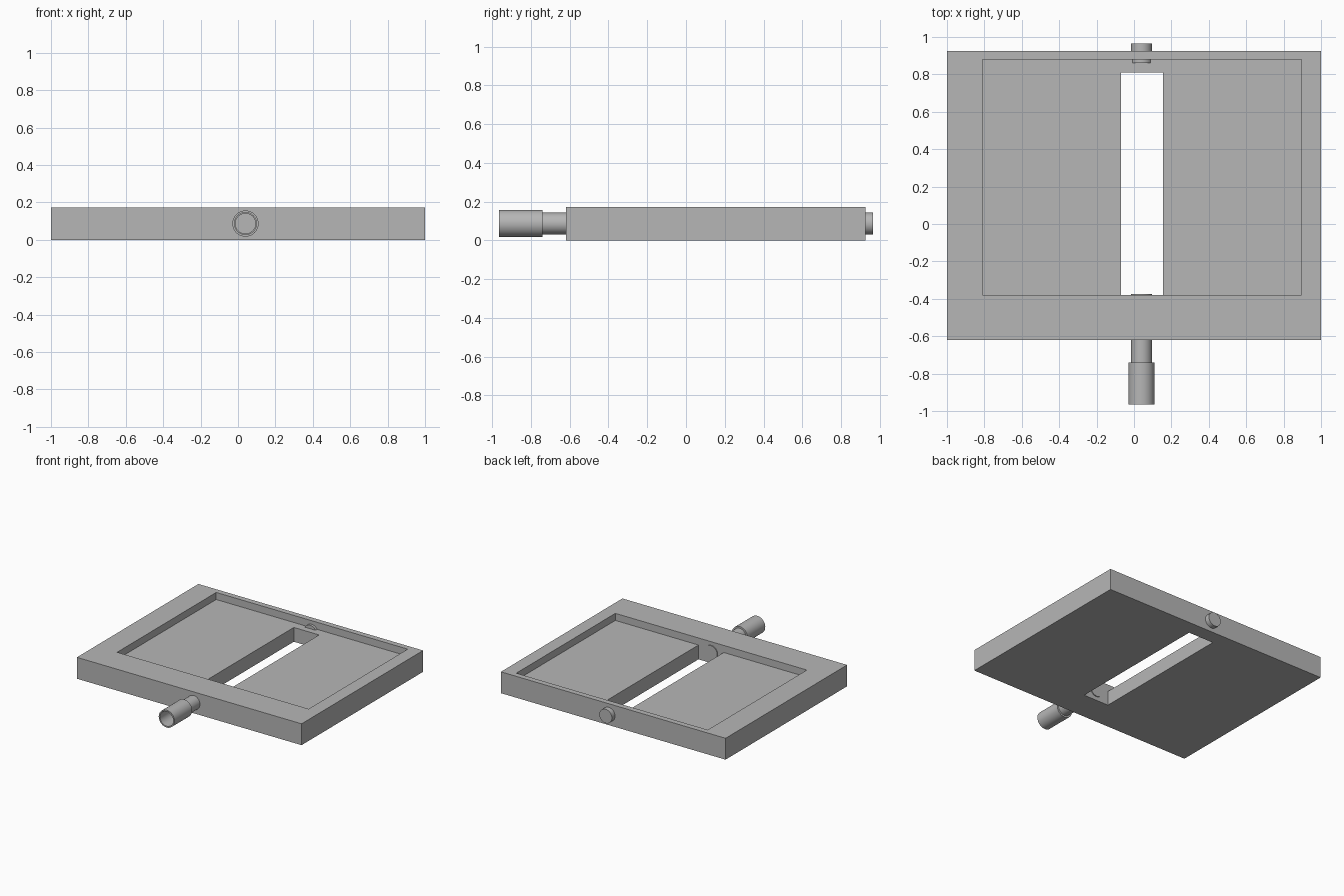
import bpy
import bmesh
import math
from mathutils import Vector

default = bpy.data.objects.get("Cube")
if default:
    bpy.data.objects.remove(default, do_unlink=True)

grey = bpy.data.materials.new("plain grey")
grey.use_nodes = True
colour = (0.47, 0.47, 0.47, 1)
grey.diffuse_color = colour
grey.node_tree.nodes["Principled BSDF"].inputs["Base Color"].default_value = colour


def finish(name, bm):
    bmesh.ops.recalc_face_normals(bm, faces=bm.faces[:])
    mesh = bpy.data.meshes.new(name)
    bm.to_mesh(mesh)
    bm.free()
    mesh.materials.append(grey)
    obj = bpy.data.objects.new(name, mesh)
    bpy.context.collection.objects.link(obj)
    return obj


def raise_faces(bm, faces, height):
    """Extrude faces upward and return the new top faces."""
    geom = bmesh.ops.extrude_face_region(bm, geom=faces)["geom"]
    verts = [g for g in geom if isinstance(g, bmesh.types.BMVert)]
    bmesh.ops.translate(bm, verts=verts, vec=(0, 0, height))
    return [g for g in geom if isinstance(g, bmesh.types.BMFace)]


def turned(name, profile, x=0.04, z=0.087):
    """Spin (radius, y) points around an axis that runs front to back."""
    bm = bmesh.new()
    verts = [bm.verts.new((x + r, y, z)) for r, y in profile]
    edges = [bm.edges.new(pair) for pair in zip(verts, verts[1:])]
    bmesh.ops.spin(bm, geom=verts + edges, cent=(x, 0, z), axis=(0, 1, 0),
                   angle=math.tau, steps=48)
    bmesh.ops.remove_doubles(bm, verts=bm.verts[:], dist=0.0001)
    obj = finish(name, bm)
    bpy.ops.object.select_all(action="DESELECT")
    obj.select_set(True)
    bpy.context.view_layer.objects.active = obj
    bpy.ops.object.shade_smooth_by_angle(angle=math.radians(30))


# Tray: a slab with a rectangular recess and a slot through its floor
xs = [-1, -0.81, -0.07, 0.155, 0.895, 1]
ys = [-0.62, -0.38, 0.81, 0.88, 0.925]
floor_z, top_z = 0.115, 0.172
bm = bmesh.new()
grid = [[bm.verts.new((x, y, 0)) for y in ys] for x in xs]
for i in range(len(xs) - 1):
    for j in range(len(ys) - 1):
        if (i, j) != (2, 1):
            bm.faces.new((grid[i][j], grid[i + 1][j],
                          grid[i + 1][j + 1], grid[i][j + 1]))
floor = raise_faces(bm, bm.faces[:], floor_z)


def on_rim(face):
    c = face.calc_center_median()
    return not (xs[1] < c.x < xs[4] and ys[1] < c.y < ys[3])


raise_faces(bm, [f for f in floor if on_rim(f)], top_z - floor_z)
finish("tray", bm)

# Rod through the front wall, its hollow sleeve, and the rear stub
r = 0.056
turned("front_rod", [(0, -0.76), (r, -0.76), (r, -0.373), (0, -0.373)])
turned("sleeve", [(0, -0.74), (0.07, -0.74), (0.07, -0.965),
                  (0.059, -0.965), (0.059, -0.75), (0, -0.75)])
turned("rear_stub", [(0, 0.86), (r, 0.86), (r, 0.965), (0, 0.965)])
